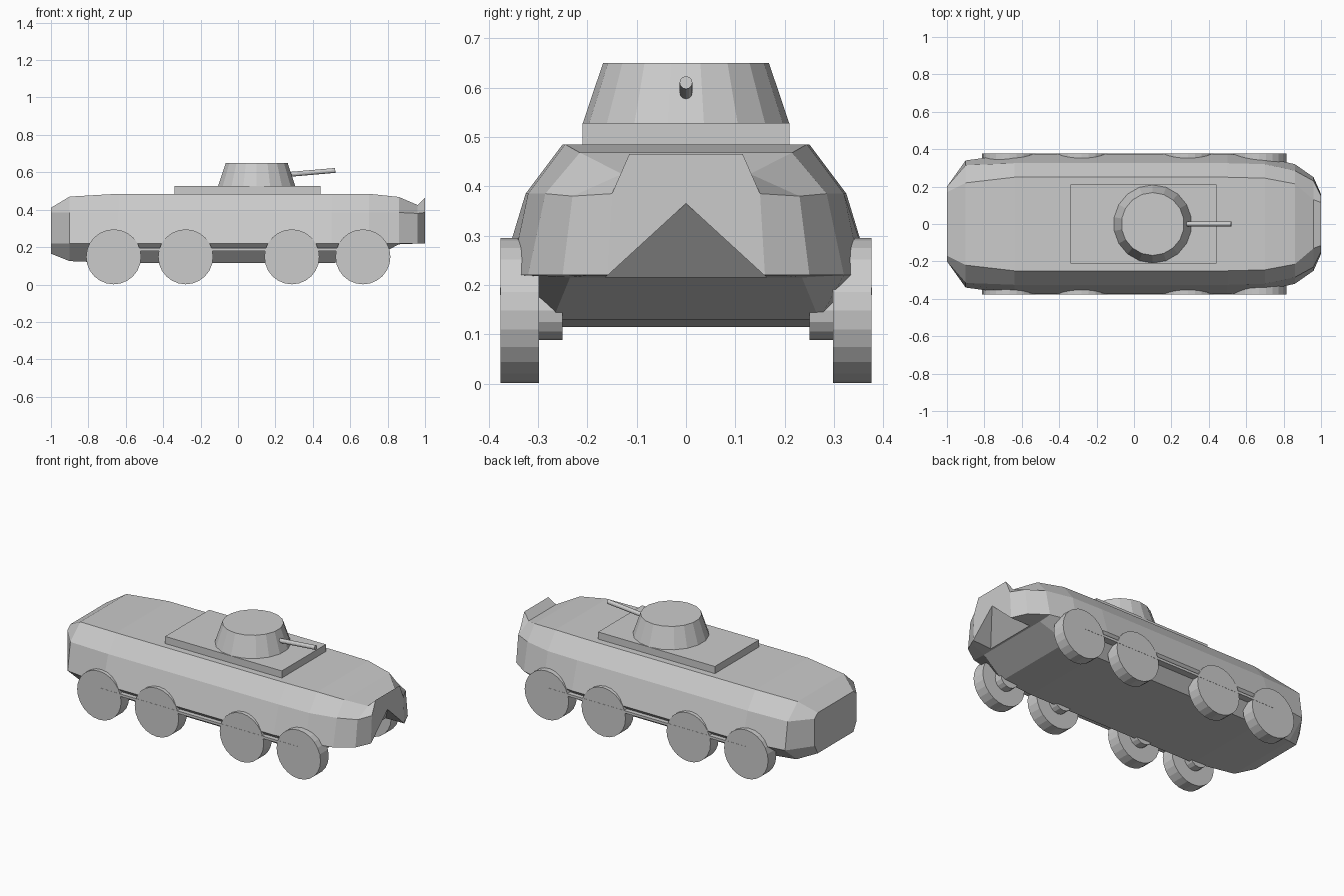
import bpy, bmesh, math
from mathutils import Vector, Matrix

cube = bpy.data.objects.get("Cube")
if cube:
    bpy.data.objects.remove(cube)

grey = bpy.data.materials.new("plain_grey")
grey.use_nodes = True
colour = (0.6, 0.6, 0.6, 1)
grey.diffuse_color = colour
grey.node_tree.nodes["Principled BSDF"].inputs["Base Color"].default_value = colour


def finish(name, bm):
    bmesh.ops.recalc_face_normals(bm, faces=bm.faces)
    mesh = bpy.data.meshes.new(name)
    bm.to_mesh(mesh)
    bm.free()
    mesh.materials.append(grey)
    obj = bpy.data.objects.new(name, mesh)
    bpy.context.collection.objects.link(obj)
    return obj


def box(name, low, high):
    bm = bmesh.new()
    low, high = Vector(low), Vector(high)
    size = high - low
    matrix = Matrix.Translation((low + high) / 2) @ Matrix.Diagonal((*size, 1))
    bmesh.ops.create_cube(bm, size=1, matrix=matrix)
    return finish(name, bm)


def rod(name, start, end, r1, r2, sides):
    bm = bmesh.new()
    start, end = Vector(start), Vector(end)
    axis = end - start
    turn = axis.to_track_quat('Z', 'Y').to_matrix().to_4x4()
    bmesh.ops.create_cone(bm, cap_ends=True, segments=sides, radius1=r1, radius2=r2,
                          depth=axis.length,
                          matrix=Matrix.Translation((start + end) / 2) @ turn)
    return finish(name, bm)


# Hull stations: x, belly (y, z), sill y, shoulder (y, z), roof (y, z)
SILL = 0.22
stations = [
    (-1.0, 0.17, 0.165, 0.20, 0.20, 0.385, 0.17, 0.41),
    (-0.9, 0.23, 0.125, 0.34, 0.315, 0.385, 0.22, 0.47),
    (-0.64, 0.27, 0.115, 0.375, 0.325, 0.385, 0.25, 0.485),
    (0.5, 0.27, 0.115, 0.375, 0.325, 0.385, 0.25, 0.485),
    (0.7, 0.27, 0.13, 0.355, 0.32, 0.385, 0.245, 0.485),
    (0.86, 0.235, 0.215, 0.32, 0.285, 0.385, 0.215, 0.468),
    (0.96, 0.2, SILL - 0.001, 0.25, 0.23, 0.38, 0.13, 0.425),
    (1.0, 0.12, SILL - 0.001, 0.16, 0.15, 0.385, 0.115, 0.465),
]
bm = bmesh.new()
rings = []
for x, yb, zb, ys, yh, zh, yt, zt in stations:
    half = [(yb, zb), (ys, SILL), (yh, zh), (yt, zt)]
    loop = half + [(-y, z) for y, z in reversed(half)]
    rings.append([bm.verts.new((x, y, z)) for y, z in loop])
for a, b in zip(rings, rings[1:]):
    for i in range(len(a)):
        j = (i + 1) % len(a)
        bm.faces.new((a[i], a[j], b[j], b[i]))
bm.faces.new(rings[0])
bm.faces.new(rings[-1])
hull = finish("hull", bm)

# Wedge notch under the nose
bm = bmesh.new()
slope = Vector((0.14, 0, 0.165))
corners = [(0.86, -0.18, 0.2), (0.86, 0.18, 0.2), (1.02, -0.18, 0.2), (1.02, 0.18, 0.2),
           (1.0, 0, 0.365), (1.02, 0, 0.365)]
for c in corners:
    bm.verts.new(c)
bmesh.ops.convex_hull(bm, input=bm.verts)
cutter = finish("nose_cutter", bm)
cutter.hide_render = True
notch = hull.modifiers.new("notch", 'BOOLEAN')
notch.operation = 'DIFFERENCE'
notch.solver = 'EXACT'
notch.object = cutter
bpy.context.view_layer.objects.active = hull
bpy.ops.object.modifier_apply(modifier=notch.name)
bpy.data.objects.remove(cutter)

# Turret on its base plate, with the gun
box("turret_base", (-0.34, -0.21, 0.47), (0.44, 0.21, 0.528))
rod("turret", (0.1, 0, 0.525), (0.1, 0, 0.65), 0.21, 0.168, 18)
rod("gun_barrel", (0.22, 0, 0.584), (0.52, 0, 0.61), 0.013, 0.013, 12)

# Wheels, hubs and side rails
for side, label in ((1, "left"), (-1, "right")):
    for n, x in enumerate((0.668, 0.288, -0.28, -0.665), 1):
        rod(f"{label}_wheel_{n}", (x, side * 0.298, 0.148), (x, side * 0.376, 0.148),
            0.147, 0.147, 24)
        rod(f"{label}_hub_{n}", (x, side * 0.25, 0.148), (x, side * 0.31, 0.148),
            0.06, 0.06, 16)
    y1, y2 = sorted((side * 0.288, side * 0.377))
    box(f"{label}_rail", (-0.665, y1, 0.18), (0.668, y2, 0.195))
